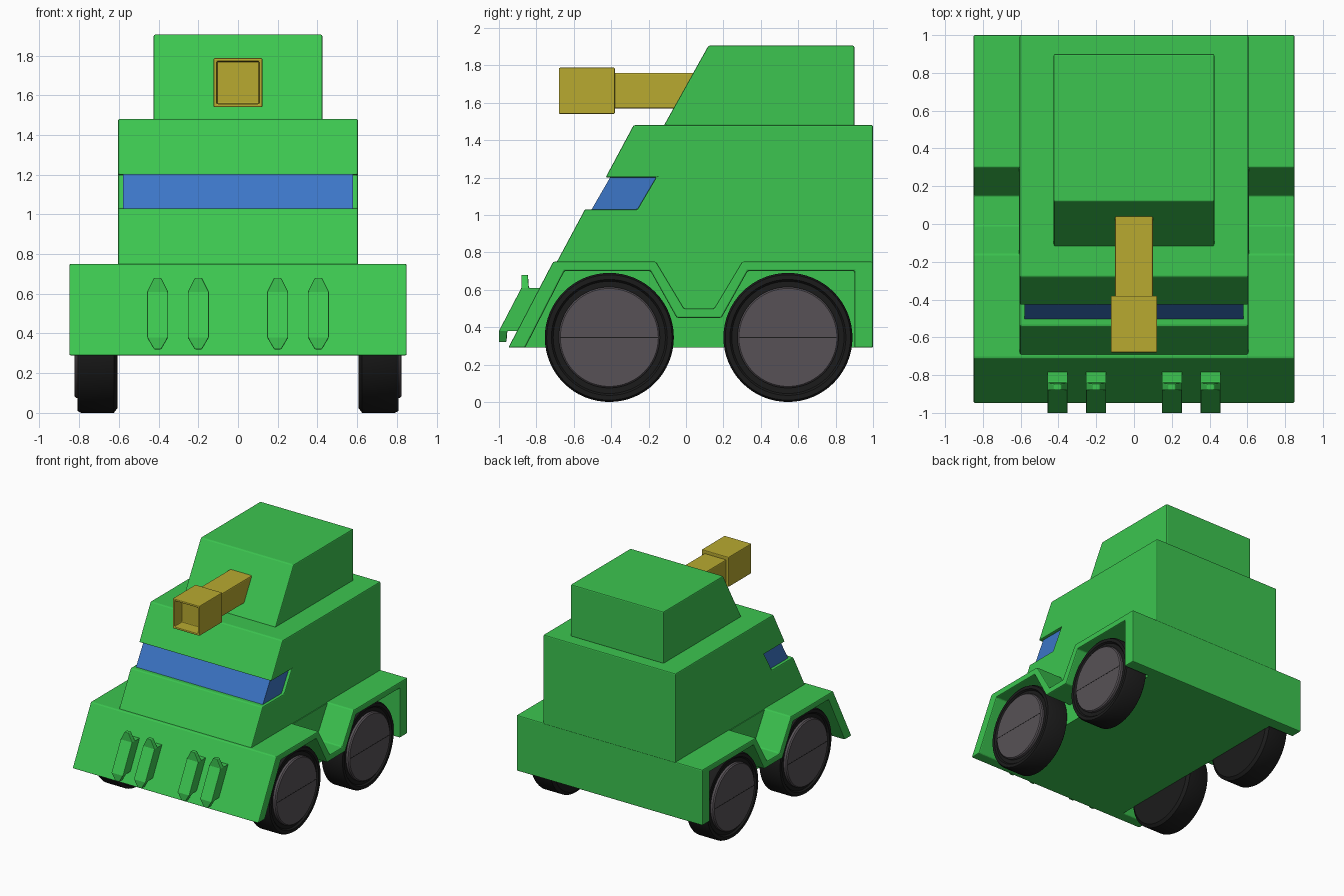
import bpy, bmesh, math

cube = bpy.data.objects.get("Cube")
if cube:
    bpy.data.objects.remove(cube, do_unlink=True)


def material(name, r, g, b):
    m = bpy.data.materials.new(name)
    m.diffuse_color = (r, g, b, 1)
    m.use_nodes = True
    m.node_tree.nodes["Principled BSDF"].inputs["Base Color"].default_value = (r, g, b, 1)
    return m


GREEN = material("green_paint", 0.045, 0.56, 0.08)
BLUE = material("blue_glass", 0.045, 0.18, 0.57)
YELLOW = material("mustard_metal", 0.48, 0.40, 0.03)
BLACK = material("black_rubber", 0.011, 0.011, 0.011)
GREY = material("grey_hub", 0.095, 0.083, 0.093)


def finish(bm, name, mat, bevel=0.0):
    bmesh.ops.recalc_face_normals(bm, faces=bm.faces)
    mesh = bpy.data.meshes.new(name)
    bm.to_mesh(mesh)
    bm.free()
    mesh.materials.append(mat)
    ob = bpy.data.objects.new(name, mesh)
    bpy.context.collection.objects.link(ob)
    if bevel:
        mod = ob.modifiers.new("soft_edges", 'BEVEL')
        mod.width = bevel
        mod.segments = 2
        mod.limit_method = 'ANGLE'
    return ob


def loft(name, rings, mat, bevel=0.0):
    """Join equal-length rings of points into a capped solid."""
    bm = bmesh.new()
    rows = [[bm.verts.new(p) for p in ring] for ring in rings]
    n = len(rows[0])
    for a, b in zip(rows, rows[1:]):
        for i in range(n):
            j = (i + 1) % n
            bm.faces.new((a[i], a[j], b[j], b[i]))
    bm.faces.new(rows[0])
    bm.faces.new(rows[-1])
    return finish(bm, name, mat, bevel)


def slab(name, half, profile, mat, bevel=0.008):
    """Extrude a (y, z) side profile across the width."""
    return loft(name, [[(x, y, z) for y, z in profile] for x in (-half, half)], mat, bevel)


def box(name, x, y, z, mat, bore=0.0, wall=0.0, bevel=0.008):
    """Box from (min, max) ranges, with an optional bore in its front face."""
    bm = bmesh.new()
    bmesh.ops.create_cube(bm, size=1)
    for v in bm.verts:
        v.co = [r[0] if c < 0 else r[1] for c, r in zip(v.co, (x, y, z))]
    if bore:
        front = min(bm.faces, key=lambda f: f.calc_center_median().y)
        bmesh.ops.inset_region(bm, faces=[front], thickness=wall)
        inner = bmesh.ops.extrude_face_region(bm, geom=[front])
        verts = [g for g in inner["geom"] if isinstance(g, bmesh.types.BMVert)]
        bmesh.ops.translate(bm, verts=verts, vec=(0, bore, 0))
        if front.is_valid:
            bmesh.ops.delete(bm, geom=[front], context='FACES_ONLY')
    return finish(bm, name, mat, bevel)


def lathe(name, profile, side, y, z, mat, steps=64):
    """Turn a (radius, x) profile about an axle along x."""
    bm = bmesh.new()
    rows = []
    for r, x in profile:
        rows.append([bm.verts.new((side * x, y + r * math.cos(t), z + r * math.sin(t)))
                     for t in (math.tau * i / steps for i in range(steps))])
    for a, b in zip(rows, rows[1:]):
        for i in range(steps):
            j = (i + 1) % steps
            bm.faces.new((a[i], a[j], b[j], b[i])).smooth = True
    bm.faces.new(rows[0])
    bm.faces.new(rows[-1])
    bmesh.ops.recalc_face_normals(bm, faces=bm.faces)
    for e in bm.edges:
        e.smooth = e.calc_face_angle(0) < math.radians(30)
    return finish(bm, name, mat)


# Lower body: full-width mudguard shell with a hull core between the wheels
slab("mudguards", 0.85, [
    (-0.95, 0.29), (-0.71, 0.75), (-0.16, 0.75), (-0.01, 0.5), (0.15, 0.5), (0.3, 0.75),
    (1, 0.75), (1, 0.29), (0.9, 0.29), (0.9, 0.7), (0.33, 0.7), (0.19, 0.45),
    (-0.05, 0.45), (-0.19, 0.7), (-0.65, 0.7), (-0.86, 0.29)], GREEN)
slab("hull", 0.61, [(-0.93, 0.29), (-0.7, 0.745), (0.99, 0.745), (0.99, 0.29)], GREEN, 0)

# Cabin with a window slot, and the glass filling it
slab("cabin", 0.605, [
    (-0.69, 0.74), (-0.69, 0.75), (-0.54, 1.03), (-0.26, 1.03), (-0.16, 1.2), (-0.43, 1.2),
    (-0.28, 1.48), (1, 1.48), (1, 0.74)], GREEN)
slab("window", 0.58, [(-0.51, 1.02), (-0.4, 1.21), (-0.15, 1.21), (-0.26, 1.02)], BLUE, 0)

# Turret and gun
slab("turret", 0.425, [(-0.12, 1.475), (0.12, 1.905), (0.9, 1.905), (0.9, 1.475)], GREEN)
box("gun_barrel", (-0.1, 0.1), (-0.4, 0.2), (1.57, 1.76), YELLOW)
box("gun_muzzle", (-0.123, 0.123), (-0.68, -0.38), (1.54, 1.787), YELLOW, bore=0.1, wall=0.024,
    bevel=0.006)

# Pointed bars on the sloping nose: (z, front y, back y, half width)
bar = [(0.32, -1, -0.96, 0.018), (0.38, -1, -0.955, 0.053), (0.38, -1, -0.89, 0.053),
       (0.61, -0.88, -0.77, 0.053), (0.61, -0.88, -0.84, 0.053), (0.68, -0.88, -0.845, 0.018)]
for n, cx in enumerate((-0.405, -0.2, 0.2, 0.405), 1):
    loft(f"nose_bar_{n}", [[(cx - w, f, z), (cx + w, f, z), (cx + w, b, z), (cx - w, b, z)]
                           for z, f, b, w in bar], GREEN, 0.005)

# Wheels: tyre, raised hub and a thin seam across the hub
tyre = [(0.32, 0.607), (0.345, 0.625), (0.345, 0.79), (0.335, 0.808),
        (0.31, 0.808), (0.3, 0.795), (0.28, 0.795)]
hub = [(0.27, 0.78), (0.27, 0.815), (0.262, 0.824)]
for side, label in ((1, "left"), (-1, "right")):
    for end, y in (("front", -0.41), ("back", 0.545)):
        tag = f"{end}_{label}"
        lathe(f"tyre_{tag}", tyre, side, y, 0.345, BLACK)
        lathe(f"hub_{tag}", hub, side, y, 0.345, GREY)
        xs = sorted((side * 0.82, side * 0.825))
        box(f"hub_seam_{tag}", xs, (y - 0.26, y + 0.26), (0.343, 0.348), BLACK, bevel=0)
